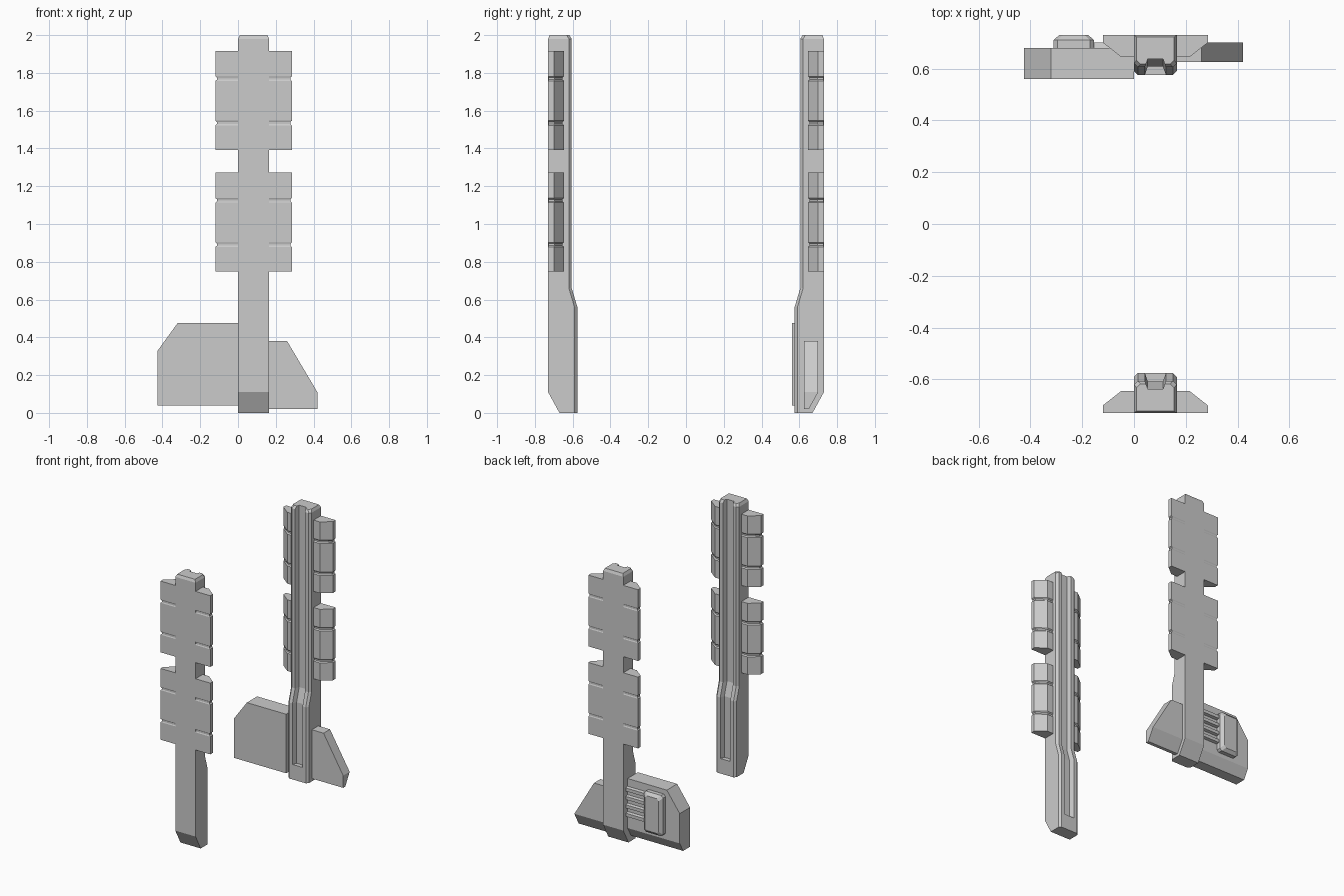
import bpy, bmesh

if "Cube" in bpy.data.objects:
    bpy.data.objects.remove(bpy.data.objects["Cube"])


def loft(name, rings):
    """Closed solid through rings of equal point count."""
    bm = bmesh.new()
    vs = [[bm.verts.new(p) for p in r] for r in rings]
    n = len(vs[0])
    for a, b in zip(vs, vs[1:]):
        for i in range(n):
            j = (i + 1) % n
            bm.faces.new((a[i], a[j], b[j], b[i]))
    bm.faces.new(vs[0][::-1])
    bm.faces.new(vs[-1])
    bmesh.ops.recalc_face_normals(bm, faces=bm.faces)
    me = bpy.data.meshes.new(name)
    bm.to_mesh(me)
    bm.free()
    ob = bpy.data.objects.new(name, me)
    bpy.context.collection.objects.link(ob)
    return ob


def cut(ob, cutter):
    m = ob.modifiers.new("cut", 'BOOLEAN')
    m.operation = 'DIFFERENCE'
    m.solver = 'EXACT'
    m.object = cutter
    cutter.hide_render = True
    cutter.hide_set(True)
    cutter.display_type = 'WIRE'


W, C = 0.165, 0.015


def post(name, s):
    # tapered post with chamfered inner edges
    rings = []
    for z, yi, yo, i in [(0, .575, .67, 0), (.11, .575, .73, 0), (.56, .575, .73, 0),
                         (.66, .605, .73, 0), (1.98, .605, .73, 0), (2, .617, .722, .01)]:
        sec = [(i, yo), (W - i, yo), (W - i, yi + C), (W - i - C, yi), (i + C, yi), (i, yi + C)]
        rings.append([(x, s * y, z) for x, y in sec])
    ob = loft(name, rings)
    # groove down the inner face, following the bend
    rings = []
    for z, y in [(.11, .575), (.56, .575), (.66, .605), (2.1, .605)]:
        sec = [(.035, y - .02), (.13, y - .02), (.112, y + .032), (.053, y + .032)]
        rings.append([(a, s * b, z) for a, b in sec])
    cut(ob, loft(name + "_groove_cutter", rings))


def lugs(name, s, side, z0):
    # side lug block with two narrow bevelled grooves around it
    rings = []
    levels = [(0, 0)]
    for a in (.13, .365):
        levels += [(a, 0), (a + .007, .008), (a + .018, .008), (a + .025, 0)]
    levels.append((.525, 0))
    for dz, d in levels:
        sec = [(-.03, .73 - d * .4), (.12 - d, .73 - d * .4), (.12 - d, .70 - d * .5),
               (.05 - d * .5, .645 + d), (-.03, .645 + d)]
        rings.append([(W / 2 + side * (W / 2 + x), s * y, z0 + dz) for x, y in sec])
    loft(name, rings)


for label, s in (("front", -1), ("back", 1)):
    post(label + "_post", s)
    for sname, side in (("left", -1), ("right", 1)):
        for lname, z0 in (("lower", .748), ("upper", 1.392)):
            lugs(f"{label}_{sname}_{lname}_lugs", s, side, z0)


def plate(name, outline, y0, y1, z_bottom, slope_in):
    """Upright plate; its outer bottom edge slopes from z=0.11 down to z_bottom."""
    ob = loft(name, [[(x, y, z) for x, z in outline] for y in (y0, y1)])
    tri = [(y1, .11), (y1 - slope_in, z_bottom), (y1 - slope_in, z_bottom - .05),
           (y1 + .05, z_bottom - .05), (y1 + .05, .11)]
    cut(ob, loft(name + "_slope_cutter", [[(x, y, z) for y, z in tri] for x in (-.6, .6)]))


# foot plates on the back post
plate("side_panel", [(0, .04), (0, .475), (-.32, .475), (-.425, .33), (-.425, .04)],
      .56, .68, .04, .04)
plate("side_fin", [(.16, .02), (.16, .38), (.26, .38), (.42, .11), (.42, .02)],
      .625, .70, .02, .05)

# chamfered knob on the panel
rings = []
for y, d in [(.67, 0), (.71, 0), (.73, .022)]:
    x0, x1, z0, z1, c = -.31 + d, -.155 - d, .14 + d, .44 - d, .015
    sec = [(x0 + c, z0), (x1 - c, z0), (x1, z0 + c), (x1, z1 - c),
           (x1 - c, z1), (x0 + c, z1), (x0, z1 - c), (x0, z0 + c)]
    rings.append([(x, y, z) for x, z in sec])
loft("panel_knob", rings)

# ribs joining knob and post
for k in range(4):
    z = .195 + k * .062
    sec = [(.67, z), (.70, z + .008), (.70, z + .032), (.67, z + .04)]
    loft(f"panel_rib_{k + 1}", [[(x, y, zz) for y, zz in sec] for x in (-.17, .01)])
